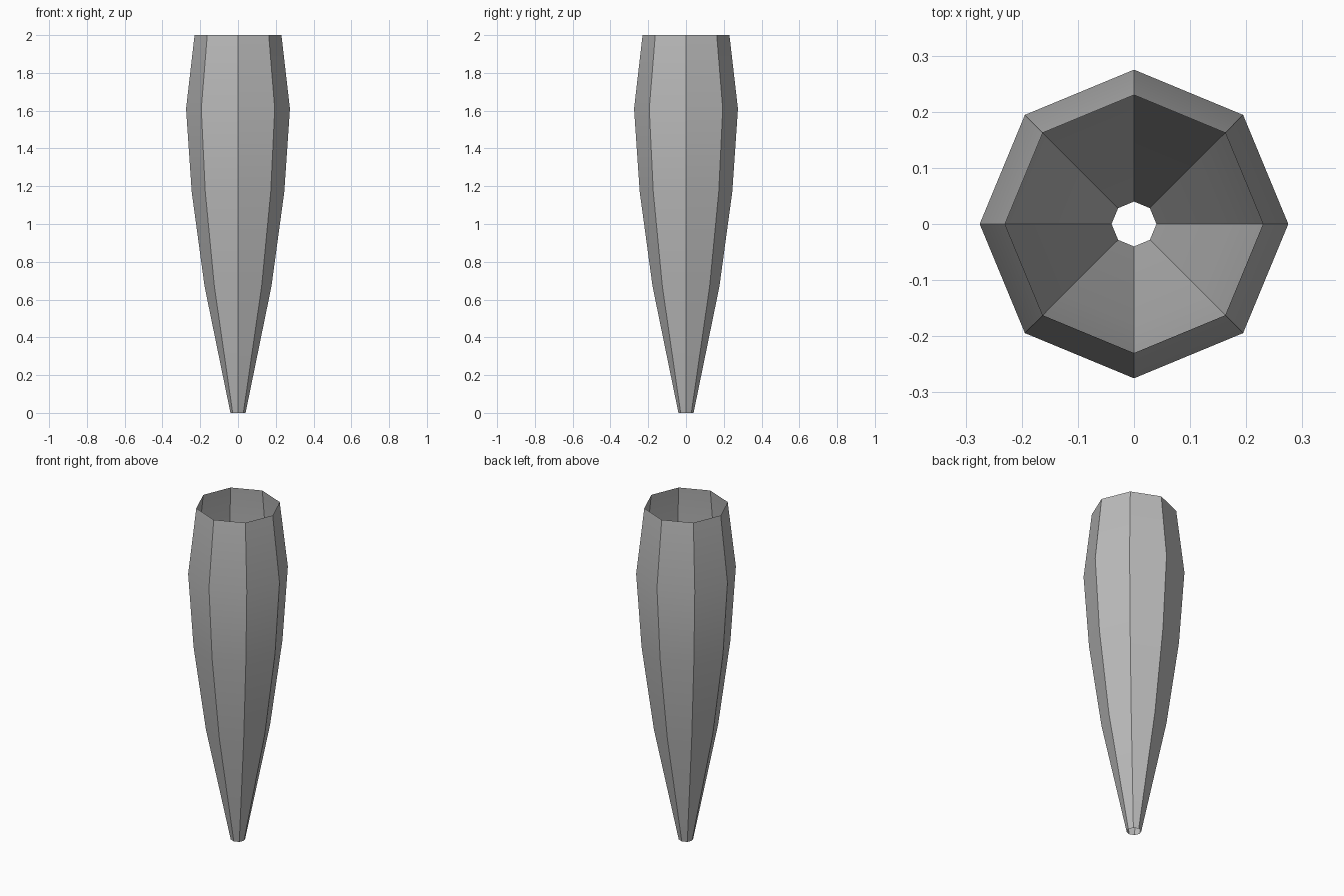
import bpy
import bmesh
from math import cos, sin, tau, radians

cube = bpy.data.objects.get("Cube")
if cube:
    bpy.data.objects.remove(cube, do_unlink=True)

SIDES = 8
# Radius and height of each ring, bottom to top
PROFILE = [(0.04, 0), (0.177, 0.67), (0.245, 1.17), (0.275, 1.61), (0.23, 2)]

# Plain grey surface
grey = bpy.data.materials.new("grey")
grey.use_nodes = True
colour = (0.5, 0.5, 0.5, 1)
grey.diffuse_color = colour
grey.node_tree.nodes["Principled BSDF"].inputs["Base Color"].default_value = colour

# Open tapered shell, made of rings joined by quads
bm = bmesh.new()
rings = [[bm.verts.new((r * cos(tau * i / SIDES), r * sin(tau * i / SIDES), z))
          for i in range(SIDES)] for r, z in PROFILE]
for low, high in zip(rings, rings[1:]):
    for i in range(SIDES):
        j = (i + 1) % SIDES
        bm.faces.new((low[i], low[j], high[j], high[i]))

mesh = bpy.data.meshes.new("tapered_shell")
bm.to_mesh(mesh)
bm.free()
mesh.materials.append(grey)
shell = bpy.data.objects.new("tapered_shell", mesh)
bpy.context.collection.objects.link(shell)

# Smooth along the length, crisp between the sides
bpy.ops.object.select_all(action="DESELECT")
shell.select_set(True)
bpy.context.view_layer.objects.active = shell
bpy.ops.object.shade_smooth_by_angle(angle=radians(30))
